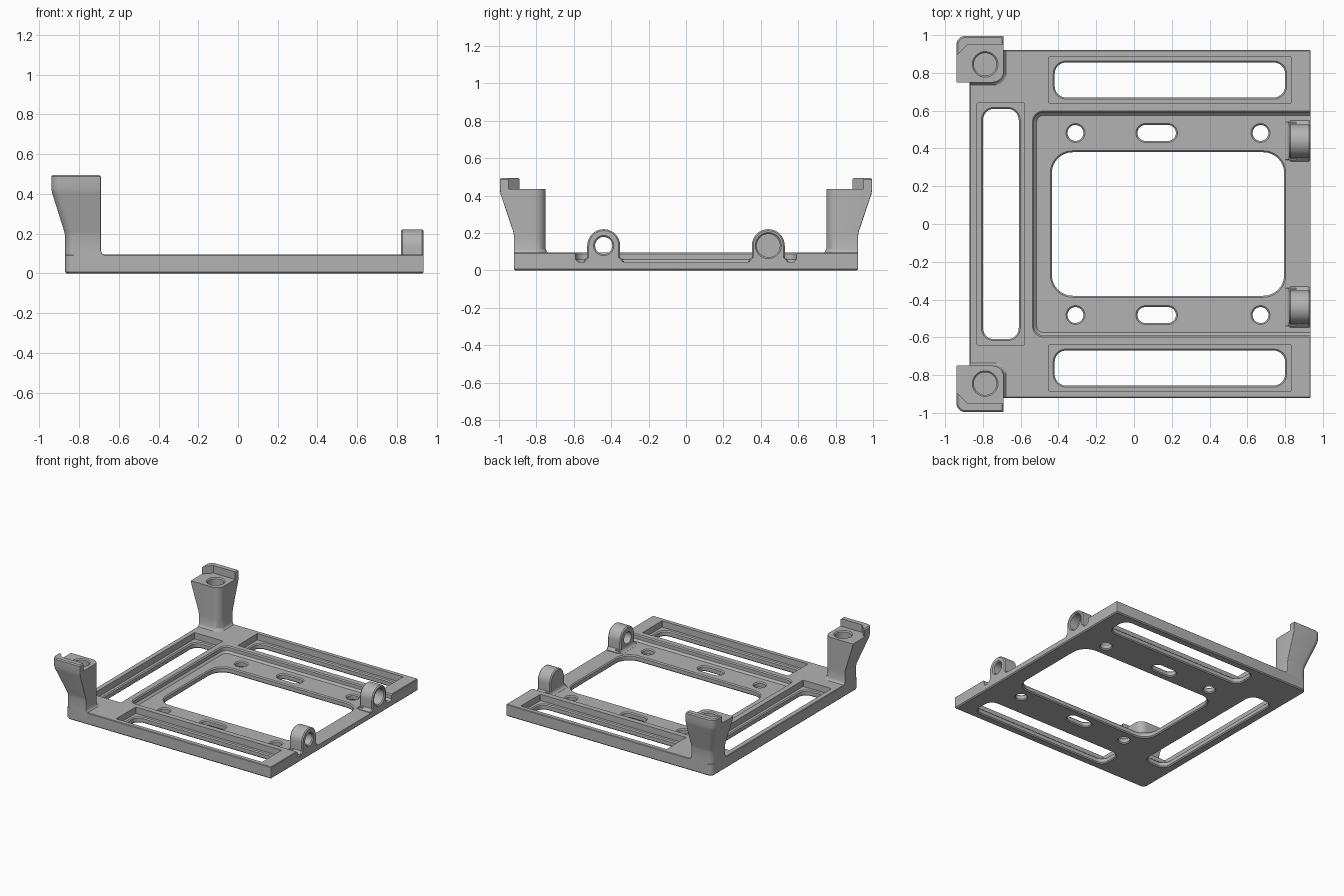
import bpy, bmesh
from math import sin, cos, pi

cube = bpy.data.objects.get("Cube")
if cube:
    bpy.data.objects.remove(cube, do_unlink=True)

grey = bpy.data.materials.new("plain_grey")
grey.use_nodes = True
grey.diffuse_color = (0.45, 0.45, 0.45, 1)
grey.node_tree.nodes["Principled BSDF"].inputs["Base Color"].default_value = (0.45, 0.45, 0.45, 1)


def rounded(x0, x1, y0, y1, radii, grow=0.0, steps=8):
    """Rectangle outline; radii run counter-clockwise from the (x1, y1) corner."""
    if not isinstance(radii, tuple):
        radii = (radii,) * 4
    x0, x1, y0, y1 = x0 - grow, x1 + grow, y0 - grow, y1 + grow
    corners = [(x1, y1, -1, -1), (x0, y1, 1, -1), (x0, y0, 1, 1), (x1, y0, -1, 1)]
    pts = []
    for k, ((cx, cy, sx, sy), r) in enumerate(zip(corners, radii)):
        r = max(r + grow, 0.002)
        for i in range(steps + 1):
            a = (k + i / steps) * pi / 2
            pts.append((cx + sx * r + r * cos(a), cy + sy * r + r * sin(a)))
    return pts


def loft(name, sections, place=lambda u, v, w: (u, v, w)):
    """Solid through a stack of (outline, level) sections."""
    bm = bmesh.new()
    rings = [[bm.verts.new(place(u, v, w)) for u, v in pts] for pts, w in sections]
    n = len(rings[0])
    for a, b in zip(rings, rings[1:]):
        for i in range(n):
            j = (i + 1) % n
            bm.faces.new((a[i], a[j], b[j], b[i]))
    bm.faces.new(rings[0][::-1])
    bm.faces.new(rings[-1])
    bmesh.ops.recalc_face_normals(bm, faces=bm.faces)
    mesh = bpy.data.meshes.new(name)
    bm.to_mesh(mesh)
    bm.free()
    mesh.materials.append(grey)
    obj = bpy.data.objects.new(name, mesh)
    bpy.context.collection.objects.link(obj)
    return obj


def cut(target, cutter):
    cutter.hide_render = True
    mod = target.modifiers.new("cut", "BOOLEAN")
    mod.operation = "DIFFERENCE"
    mod.solver = "EXACT"
    mod.object = cutter
    bpy.context.view_layer.objects.active = target
    bpy.ops.object.modifier_apply(modifier=mod.name)
    bpy.data.objects.remove(cutter, do_unlink=True)


def finish(obj):
    bpy.ops.object.select_all(action="DESELECT")
    obj.select_set(True)
    bpy.context.view_layer.objects.active = obj
    bpy.ops.object.shade_smooth_by_angle(angle=0.5)


TOP, FLOOR, C = 0.095, 0.045, 0.008


def opening(x0, x1, y0, y1, r):
    """Through hole, chamfered at the underside and at the recessed floor."""
    levels = [(-C, 2 * C), (C, 0), (FLOOR - C, 0), (FLOOR + C, 2 * C)]
    cut(plate, loft("opening_cutter", [(rounded(x0, x1, y0, y1, r, g), z) for z, g in levels]))


# Base plate with chamfered edges
plate_radii = (0.005, 0.04, 0.04, 0.005)
plate = loft("base_plate", [
    (rounded(-0.87, 0.935, -0.92, 0.92, plate_radii, g), z)
    for z, g in [(0, -C), (C, 0), (TOP - C / 2, 0), (TOP, -C / 2)]])

# Central recess, open towards the hinge edge
cut(plate, loft("recess_cutter", [
    (rounded(-0.53, 1.2, -0.59, 0.59, 0.05, g), z)
    for z, g in [(FLOOR, -0.015), (FLOOR + 0.015, 0), (TOP - C, 0), (TOP + C, 2 * C)]]))

# Rectangular pockets with rounded slots inside them
for x0, x1, y0, y1 in [(-0.45, 0.83, 0.64, 0.885), (-0.45, 0.83, -0.885, -0.64),
                       (-0.83, -0.58, -0.64, 0.64)]:
    cut(plate, loft("pocket_cutter", [
        (rounded(x0, x1, y0, y1, 0, steps=1), z) for z in (FLOOR, 0.2)]))
    m = 0.03
    opening(x0 + m, x1 - m, y0 + m, y1 - m, 0.06)

# Large window, round screw holes and short slots
opening(-0.435, 0.795, -0.38, 0.38, 0.11)
for side in (-1, 1):
    for x, half in [(-0.31, 0.042), (0.12, 0.102), (0.67, 0.042)]:
        y = side * 0.482
        opening(x - half, x + half, y - 0.042, y + 0.042, 0.042)
finish(plate)


# Corner posts: flared outward, with a stop lip and a blind hole on top
def post(name, side):
    place = lambda u, v, w: (u, side * v, w)

    def ring(flare, foot=0.0, grow=0.0):
        return rounded(-0.87 - 0.07 * flare, -0.69 + foot, 0.75 - foot,
                       0.92 + 0.075 * flare, (0.005, 0.045, 0.005, 0.06), grow)

    obj = loft(name, [
        (ring(0, 0, -C), 0.0), (ring(0), C), (ring(0, 0.02), TOP - 0.005),
        (ring(0, 0.006), TOP + 0.006), (ring(0), TOP + 0.02),
        (ring(0), 0.185), (ring(0.06), 0.21), (ring(0.94), 0.405), (ring(1), 0.43),
        (ring(1), 0.495 - C), (ring(1, 0, -C), 0.495)], place)
    step = [(-0.88, 0.95), (-1.1, 0.73), (-1.1, 0.6), (-0.6, 0.6), (-0.6, 0.95)]
    cut(obj, loft("step_cutter", [(step, 0.435), (step, 0.6)], place))
    cut(obj, loft("hole_cutter", [
        (rounded(-0.848, -0.728, 0.785, 0.905, 0.06, g), z)
        for z, g in [(0.3, 0), (0.435 - C, 0), (0.435 + C, 2 * C)]], place))
    finish(obj)


post("front_right_post", -1)
post("back_right_post", 1)


# Hinge lugs: rounded top, flared foot, bored along x
def lug(name, y, bore, depth):
    place = lambda u, v, w: (w, y + u, v)
    zc = 0.133

    def profile(grow):
        r = 0.088 + grow
        arc = [(r * cos(i * pi / 20), zc + r * sin(i * pi / 20)) for i in range(21)]
        foot = [(-r, 0.07), (-r - 0.02, 0.05), (-r - 0.02, 0.02)]
        return arc + foot + [(-u, v) for u, v in reversed(foot)]

    obj = loft(name, [(profile(g), x) for x, g in
                      [(0.82, -C), (0.82 + C, 0), (0.935 - C, 0), (0.935, -C)]], place)
    cut(obj, loft("bore_cutter", [
        (rounded(-bore, bore, zc - bore, zc + bore, bore, g), x)
        for x, g in [(0.935 - depth, 0), (0.935 - C, 0), (0.935 + C, 2 * C)]], place))
    finish(obj)
    # Small fillet where the lug meets the recess floor
    fillet = loft(name + "_fillet", [
        (rounded(0.82 - g, 0.86, y - 0.1, y + 0.1, 0.004), z)
        for z, g in [(0.03, 0.02), (FLOOR + 0.001, 0.02), (FLOOR + 0.008, 0.007), (FLOOR + 0.02, 0)]])
    finish(fillet)


lug("front_hinge_lug", -0.44, 0.046, 0.2)
lug("back_hinge_lug", 0.44, 0.062, 0.08)
